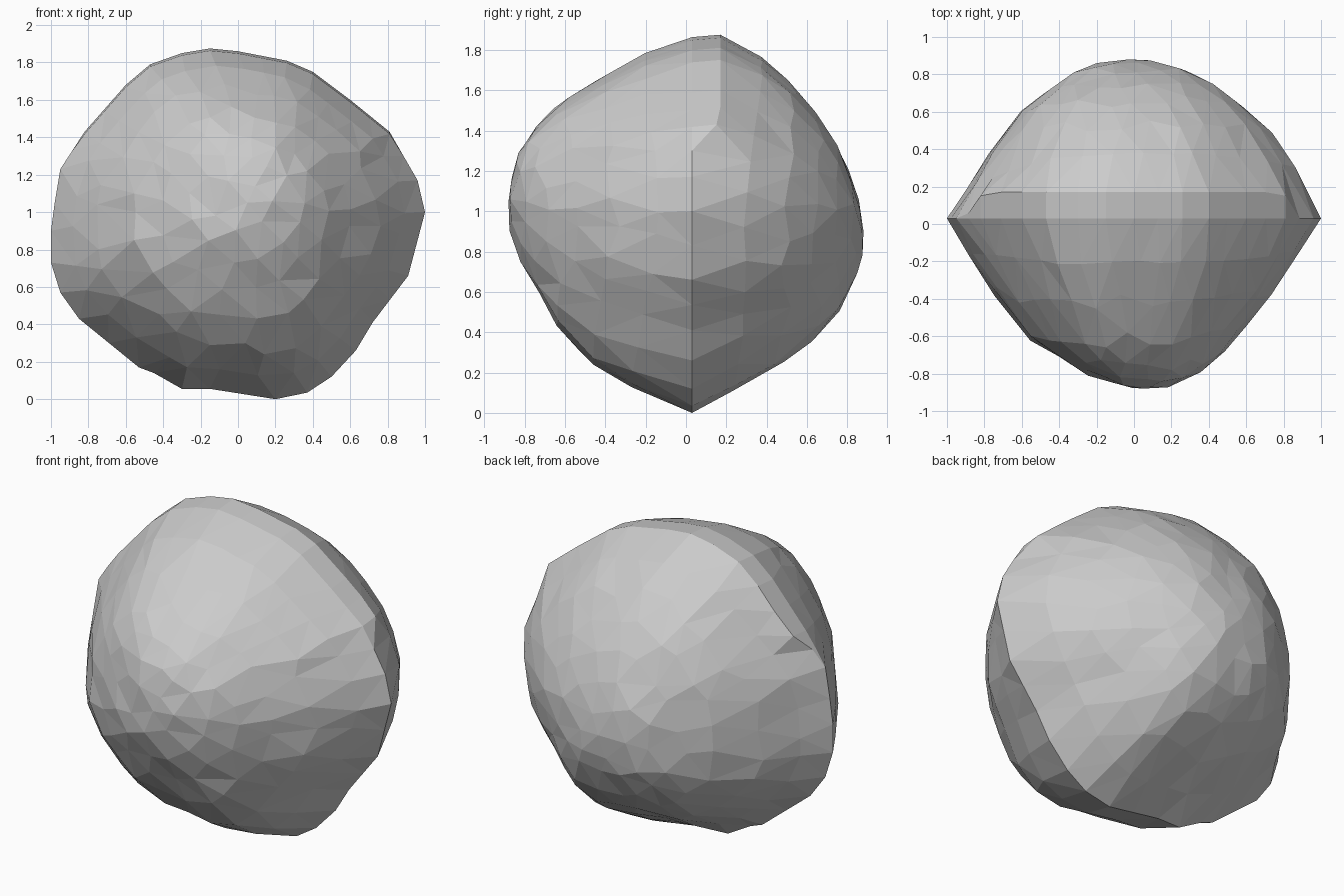
import bpy, bmesh, math, random
from mathutils import Vector
from mathutils.geometry import delaunay_2d_cdt

if "Cube" in bpy.data.objects:
    bpy.data.objects.remove(bpy.data.objects["Cube"])

random.seed(4)

# Outline of the rock (x, z), counter-clockwise
OUTLINE = [Vector(p) for p in (
    (1, 1), (.96, 1.17), (.81, 1.43), (.6, 1.6), (.4, 1.75), (.26, 1.81), (0, 1.86),
    (-.15, 1.875), (-.3, 1.85), (-.47, 1.79), (-.6, 1.68), (-.82, 1.43), (-.95, 1.23),
    (-.98, 1.05), (-1, .9), (-1, .73), (-.95, .57), (-.85, .43), (-.53, .17), (-.45, .14),
    (-.3, .055), (-.15, .055), (.2, 0), (.37, .035), (.5, .12), (.63, .26), (.72, .41),
    (.91, .66))]
# Long edges get a midpoint to keep the triangles even
SEAM = []
for i, a in enumerate(OUTLINE):
    b = OUTLINE[(i + 1) % len(OUTLINE)]
    SEAM += [a, (a + b) / 2] if (b - a).length > .21 else [a]
STEPS = (0, .2, .4, .6, .75, .9, 1)

# Depth profiles from centre to seam: right, up, left, down
FRONT = ((-.88, -.865, -.74, -.53, -.365, -.12), (-.88, -.87, -.79, -.62, -.42, -.19),
         (-.88, -.84, -.73, -.59, -.385, -.14), (-.88, -.87, -.755, -.635, -.5, -.25))
BACK = ((.88, .87, .78, .63, .5, .28), (.88, .85, .78, .655, .535, .37),
        (.88, .865, .75, .595, .41, .17), (.88, .865, .79, .63, .435, .2))


def front_seam(z):
    return .03


def back_seam(z):
    """The back rim steps away from the front one along the top."""
    return .03 + .14 * min(1, max(0, (z - 1.3) / .15))


def reach(c, d):
    """Distance from c to the seam along unit direction d."""
    for i, a in enumerate(SEAM):
        e = SEAM[(i + 1) % len(SEAM)] - a
        det = d.x * e.y - d.y * e.x
        if abs(det) < 1e-9:
            continue
        w = a - c
        t = (w.x * e.y - w.y * e.x) / det
        u = (w.x * d.y - w.y * d.x) / det
        if t > 0 and -1e-6 <= u <= 1 + 1e-6:
            return t
    return 1


def sample(profile, s):
    for i in range(len(STEPS) - 1):
        if s <= STEPS[i + 1]:
            k = (s - STEPS[i]) / (STEPS[i + 1] - STEPS[i])
            return profile[i] * (1 - k) + profile[i + 1] * k
    return profile[-1]


def depth(p, c, profiles, seam):
    v = p - c
    if v.length < 1e-6:
        return profiles[0][0]
    r = reach(c, v.normalized())
    s = v.length / r
    if s > .999:
        return seam(p.y)
    rim = seam((c + v.normalized() * r).y)
    q = (math.atan2(v.y, v.x) / (math.pi / 2)) % 4
    i = int(q) % 4
    w = math.sin((q - int(q)) * math.pi / 2) ** 2
    s -= .13 * s * (1 - s) * math.sin(q * math.pi) ** 2   # fuller diagonals
    ends = [sample(profiles[k % 4] + (rim,), s) for k in (i, i + 1)]
    return ends[0] * (1 - w) + ends[1] * w + random.uniform(-.009, .009)


def half(bm, c, profiles, seam, rings):
    """Irregular triangulated dome inside the seam."""
    c = Vector(c)
    pts = [p.copy() for p in SEAM] + [c.copy()]
    for s, n in rings:
        off = random.random()
        for k in range(n):
            a = (k + off + random.uniform(-.22, .22)) * math.tau / n
            d = Vector((math.cos(a), math.sin(a)))
            j = 0 if s > .85 else random.uniform(-.03, .03)
            pts.append(c + d * reach(c, d) * (s + j))
    n = len(SEAM)
    edges = [(i, (i + 1) % n) for i in range(n)]
    co, _, faces, *_ = delaunay_2d_cdt(pts, edges, [], 1, 1e-5)
    verts = [bm.verts.new((p.x, depth(p, c, profiles, seam), p.y)) for p in co]
    for f in faces:
        bm.faces.new([verts[i] for i in f])


# Rock: two domes
bm = bmesh.new()
inner = [(.15, 6), (.3, 13), (.45, 19), (.6, 25), (.75, 30)]
half(bm, (.05, 1.05), FRONT, front_seam, inner + [(.89, 34)])
half(bm, (-.03, .9), BACK, back_seam, inner + [(.89, 34)])

# Narrow strip along the top between the two rims
for i, a in enumerate(SEAM):
    b = SEAM[(i + 1) % len(SEAM)]
    loop = [(a.x, .03, a.y), (b.x, .03, b.y)]
    for p in (b, a):
        if back_seam(p.y) > .031:
            loop.append((p.x, back_seam(p.y), p.y))
    if len(loop) > 2:
        bm.faces.new([bm.verts.new(p) for p in loop])

# Weld the parts, with the front rim of the strip slightly lower
bmesh.ops.remove_doubles(bm, verts=bm.verts, dist=1e-4)
for v in bm.verts:
    if abs(v.co.y - .03) < 1e-4 and v.co.z > 1.35:
        v.co.z -= .012
bmesh.ops.recalc_face_normals(bm, faces=bm.faces)
mesh = bpy.data.meshes.new("rock")
bm.to_mesh(mesh)
bm.free()
bpy.context.collection.objects.link(bpy.data.objects.new("rock", mesh))
